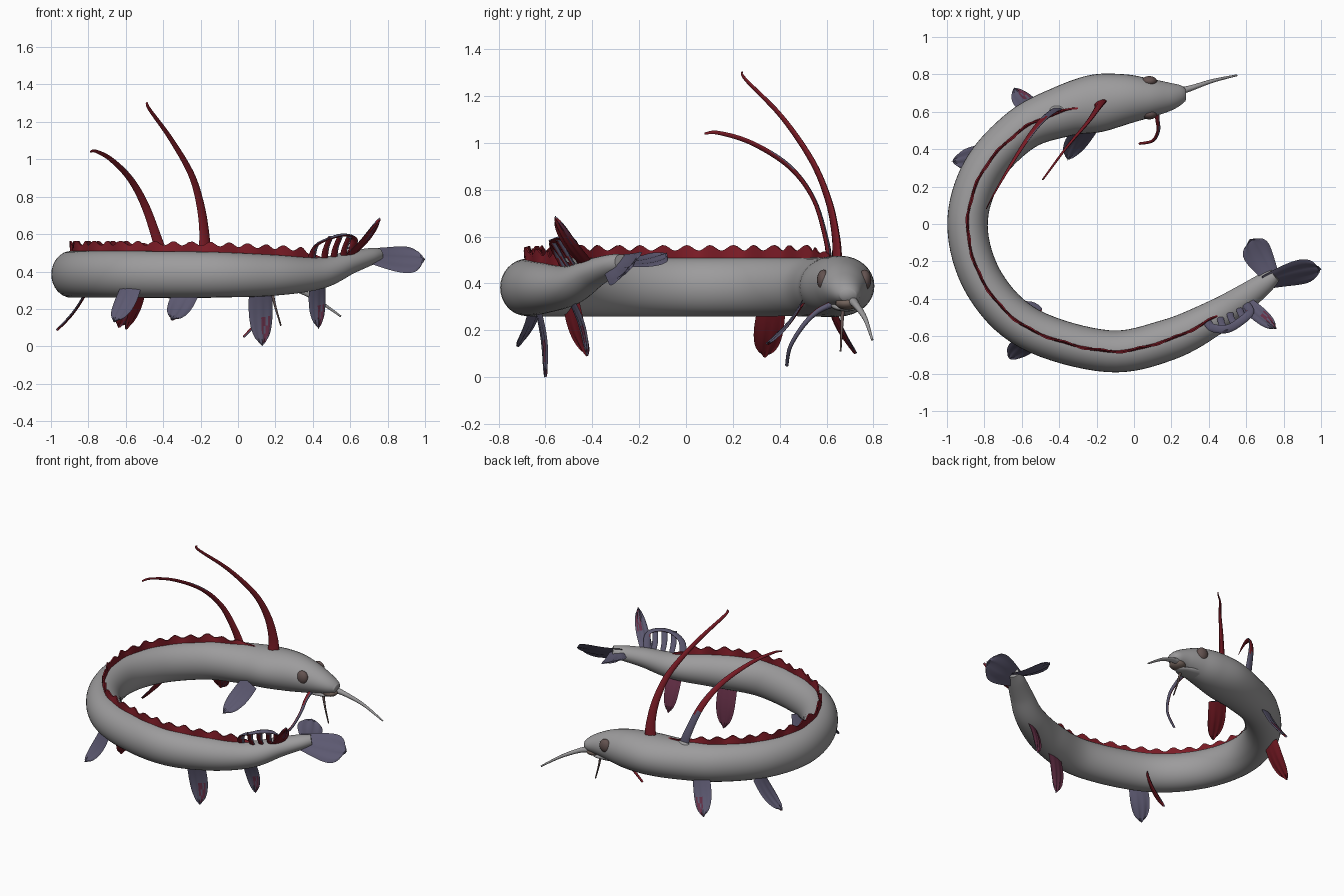
import bpy, bmesh, math
from mathutils import Vector

cube = bpy.data.objects.get("Cube")
if cube:
    bpy.data.objects.remove(cube, do_unlink=True)


def material(name, rgb):
    m = bpy.data.materials.new(name)
    m.use_nodes = True
    m.diffuse_color = (*rgb, 1)
    bsdf = m.node_tree.nodes["Principled BSDF"]
    bsdf.inputs["Base Color"].default_value = (*rgb, 1)
    bsdf.inputs["Roughness"].default_value = 0.7
    return m


GREY = material("skin grey", (0.335, 0.33, 0.335))
PURPLE = material("fin purple", (0.108, 0.1, 0.165))
RED = material("fin red", (0.2, 0.011, 0.019))
MAGENTA = material("fin magenta", (0.135, 0.03, 0.065))
BROWN = material("eye brown", (0.125, 0.085, 0.08))
TAN = material("mouth tan", (0.17, 0.125, 0.105))
UP = Vector((0, 0, 1))


def finish(name, bm, mats):
    me = bpy.data.meshes.new(name)
    bm.to_mesh(me)
    bm.free()
    for m in mats:
        me.materials.append(m)
    ob = bpy.data.objects.new(name, me)
    bpy.context.collection.objects.link(ob)
    bpy.ops.object.select_all(action='DESELECT')
    ob.select_set(True)
    bpy.context.view_layer.objects.active = ob
    bpy.ops.object.shade_smooth_by_angle(angle=math.radians(60))
    return ob


def spline(stations, steps):
    """Smooth curve through points of any dimension."""
    p = [stations[0], *stations, stations[-1]]
    out = []
    for i in range(len(stations) - 1):
        for k in range(steps):
            t = k / steps
            out.append([0.5 * (2 * b + (c - a) * t + (2 * a - 5 * b + 4 * c - d) * t ** 2
                               + (3 * b - a - 3 * c + d) * t ** 3)
                        for a, b, c, d in zip(*p[i:i + 4])])
    return out + [list(stations[-1])]


def frames(rows, ref=UP):
    """Centre, side, up and the two radii at each row."""
    pts = [Vector(r[:3]) for r in rows]
    for i, r in enumerate(rows):
        tan = (pts[min(i + 1, len(pts) - 1)] - pts[max(i - 1, 0)]).normalized()
        side = tan.cross(ref).normalized()
        yield pts[i], side, side.cross(tan), r[3], r[4]


def loft(name, stations, mats, sides=10, steps=6, ref=UP, rule=None):
    """Tube of changing elliptical section, stations are x, y, z, width, height."""
    bm = bmesh.new()
    rings = []
    for c, s, u, w, h in frames(spline(stations, steps), ref):
        angles = [math.tau * k / sides for k in range(sides)]
        rings.append([bm.verts.new(c + s * w * math.cos(a) + u * h * math.sin(a)) for a in angles])
    for r, q in zip(rings, rings[1:]):
        for k in range(sides):
            n = (k + 1) % sides
            bm.faces.new((r[k], r[n], q[n], q[k]))
    bm.faces.new(rings[0])
    bm.faces.new(rings[-1])
    bmesh.ops.recalc_face_normals(bm, faces=bm.faces)
    if rule:
        for f in bm.faces:
            f.material_index = int(rule(f.normal, f.calc_center_median().z))
    return finish(name, bm, mats)


def taper(points, start, end, flat=1.0):
    """Add shrinking radii to a path."""
    n = len(points) - 1
    radii = [start + (end - start) * (i / n) ** 0.75 for i in range(n + 1)]
    return [(*p, r, r * flat) for p, r in zip(points, radii)]


def fin(name, base, tip, across, width, up, under=RED, patch=False, root=0.85, blunt=2.4):
    """Thin leaf with purple upper face and coloured underside."""
    base, tip, up = Vector(base), Vector(tip), Vector(up)
    axis = (tip - base).normalized()
    across = Vector(across)
    across = (across - axis * across.dot(axis)).normalized()
    normal = axis.cross(across)
    if normal.dot(up) < 0:
        normal.negate()
    bm = bmesh.new()
    nu, nv = 14, 10
    for sign in (1, -1):
        grid = []
        for i in range(nu + 1):
            u = 1 - (1 - i / nu) ** 1.5
            half = width / 2 * (root + (1.1 - root) * u) * math.sqrt(max(0.0, 1 - u ** blunt))
            row = []
            for j in range(nv + 1):
                v = 2 * j / nv - 1
                thick = 0.008 * (1 - v * v) * (1 - 0.7 * u)
                ripple = 0.005 * u * math.cos(v * 9) - 0.012 * math.sin(u * math.pi)
                row.append(bm.verts.new(base.lerp(tip, u * (1 - 0.06 * v * v)) + across * half * v
                                        + normal * (sign * thick + ripple)))
            grid.append(row)
        for i in range(nu):
            for j in range(nv):
                f = bm.faces.new((grid[i][j], grid[i + 1][j], grid[i + 1][j + 1], grid[i][j + 1]))
                f.material_index = 0 if sign > 0 else 1
                if patch and 4 < i < nu - 2 and 4 < j < nv - 1 and (i + 2 * j) % 7 < 5:
                    f.material_index = 2
    bmesh.ops.remove_doubles(bm, verts=bm.verts, dist=0.0004)
    bmesh.ops.recalc_face_normals(bm, faces=bm.faces)
    return finish(name, bm, [PURPLE, under, MAGENTA])


def ball(name, centre, size, mat):
    bm = bmesh.new()
    bmesh.ops.create_uvsphere(bm, u_segments=20, v_segments=12, radius=1)
    for v in bm.verts:
        v.co = Vector(a * b for a, b in zip(v.co, size)) + Vector(centre)
    return finish(name, bm, [mat])


# Long curled body, from tail root to snout
BODY = [
    (.755, -.275, .49, .035, .035), (.70, -.315, .478, .055, .047), (.59, -.395, .445, .072, .062),
    (.43, -.50, .39, .092, .085), (.18, -.62, .38, .11, .11), (-.14, -.68, .383, .112, .122),
    (-.56, -.56, .385, .113, .125), (-.80, -.32, .385, .11, .125), (-.89, -.01, .385, .108, .125),
    (-.81, .28, .385, .112, .125), (-.60, .505, .385, .118, .125), (-.37, .605, .385, .138, .128),
    (-.20, .645, .388, .155, .13), (-.05, .667, .39, .135, .125), (.07, .673, .385, .108, .105),
    (.17, .68, .372, .082, .075), (.24, .69, .357, .057, .048), (.272, .692, .35, .036, .028)]
loft("body", BODY, [GREY], sides=32, steps=8)

# Wavy crest along the back
bm = bmesh.new()
crest = list(frames(spline(BODY, 24)))[70:274]
rows, run = [], 0.0
for i, (c, s, u, w, h) in enumerate(crest):
    if i:
        run += (c - crest[i - 1][0]).length
    fade = min(1, i / 12, (len(crest) - 1 - i) / 30)
    height = (0.042 + 0.012 * math.sin(run * 62)) * fade
    sway = s * 0.008 * math.sin(run * 31)
    foot = c + UP * (h - 0.012)
    top = c + UP * (h + height) + sway
    rows.append([bm.verts.new(p) for p in (foot - s * .008, top - s * .004, top + s * .004, foot + s * .008)])
for a, b in zip(rows, rows[1:]):
    for k in range(3):
        bm.faces.new((a[k], a[k + 1], b[k + 1], b[k]))
bmesh.ops.recalc_face_normals(bm, faces=bm.faces)
finish("back_crest", bm, [RED])

# Two long rays behind the head
front_ray = [(-.18, .645, .50), (-.18, .64, .60), (-.20, .61, .75), (-.25, .54, .92),
             (-.36, .41, 1.11), (-.475, .255, 1.27), (-.485, .24, 1.305)]
rear_ray = [(-.41, .61, .49), (-.435, .60, .58), (-.50, .545, .76), (-.58, .44, .90),
            (-.68, .28, 1.0), (-.76, .14, 1.043), (-.79, .08, 1.04)]
loft("front_ray", taper(front_ray, .038, .005, .45), [RED], ref=Vector((-.43, .9, 0)))
loft("rear_ray", taper(rear_ray, .034, .005, .4), [RED, PURPLE], ref=Vector((-.1, 1, 0)),
     rule=lambda n, z: n.x > 0.3 and n.y > -0.45 and z < 0.97 or n.y > 0.2 and z < 0.72)
for label, x, y in (("front", -.18, .645), ("rear", -.41, .61)):
    ball(label + "_ray_root", (x, y, .493), (.045, .025, .03), GREY)

# Side and belly fins
fin("outer_chest_fin", (-.55, .62, .31), (-.64, .725, .10), (1, .25, 0), .13, (-.4, 1, .4), patch=True)
fin("inner_chest_fin", (-.26, .50, .32), (-.355, .345, .14), (1, .1, 0), .15, (.2, -1, .5))
fin("outer_middle_fin", (-.81, .365, .29), (-.97, .335, .085), (.05, 1, 0), .14, (-1, 0, .5))
fin("outer_rear_fin", (-.57, -.64, .32), (-.665, -.72, .13), (1, -.4, 0), .14, (-.6, -.8, .4),
    under=PURPLE)
fin("inner_rear_fin", (-.52, -.49, .32), (-.60, -.42, .09), (.64, .77, 0), .11, (-.77, .64, 0))
fin("belly_fin", (.12, -.635, .30), (.13, -.60, 0), (1, .2, 0), .145, (0, -1, 0),
    under=MAGENTA, patch=True)
fin("tail_belly_fin", (.425, -.49, .33), (.43, -.42, .095), (1, .3, 0), .105, (0, -1, 0),
    under=MAGENTA, patch=True)

# Tail fan of two lobes
fan = dict(under=PURPLE, root=.45, blunt=5)
fin("tail_lobe_left", (.69, -.315, .485), (1.0, -.24, .465), (0, .72, .75), .235, UP, **fan)
fin("tail_lobe_rear", (.74, -.29, .485), (.62, -.08, .525), (1, .6, -.3), .195, UP, **fan)

# Open looping fin in front of the tail
fin("rear_back_leaf", (.59, -.42, .48), (.76, -.56, .685), (.5, .7, 0), .095, UP, patch=True)
strip_rule = lambda n, z: n.z < 0.2 and n.x < 0.6
loop = [(.39, -.52, .46), (.42, -.555, .54), (.50, -.56, .58), (.57, -.52, .595), (.62, -.47, .57),
        (.59, -.42, .47)]
loft("rear_back_loop", [(*p, .022, .008) for p in loop], [PURPLE, RED], rule=strip_rule)
for i in range(3):
    x, y = .46 + .05 * i, -.49 + .03 * i
    path = [(x, y, .45), (x + .01, y - .045, .52), (x + .035, y - .085, .585)]
    loft("rear_back_strip_%d" % (i + 1), [(*p, .018, .008) for p in path], [PURPLE, RED],
         rule=strip_rule)

# Eyes
for label, y in (("right", .587), ("left", .763)):
    ball(label + "_eye", (.082, y, .415), (.041, .028, .044), BROWN)

# Mouth and lower jaw
ball("mouth", (.222, .688, .316), (.052, .05, .028), TAN)
loft("lower_jaw", [(.04, .672, .325, .07, .04), (.13, .678, .305, .058, .025),
                   (.19, .685, .295, .042, .014), (.22, .688, .295, .02, .007)], [GREY], sides=16)

# Whiskers
long_whisker = [(.22, .705, .33), (.30, .725, .31), (.42, .765, .25), (.55, .795, .16)]
curl_whisker = [(.12, .62, .31), (.125, .56, .28), (.13, .50, .22), (.10, .445, .13), (.03, .43, .05)]
chin_whisker = [(.18, .67, .30), (.20, .665, .21), (.23, .66, .11)]
loft("long_whisker", taper(long_whisker, .024, .005), [GREY])
loft("curl_whisker", taper(curl_whisker, .014, .007), [RED, PURPLE], ref=Vector((1, 0, 0)),
     rule=lambda n, z: n.x > 0.1 and n.z < 0.7)
loft("chin_whisker", taper(chin_whisker, .009, .004), [BROWN], ref=Vector((0, 1, 0)))
